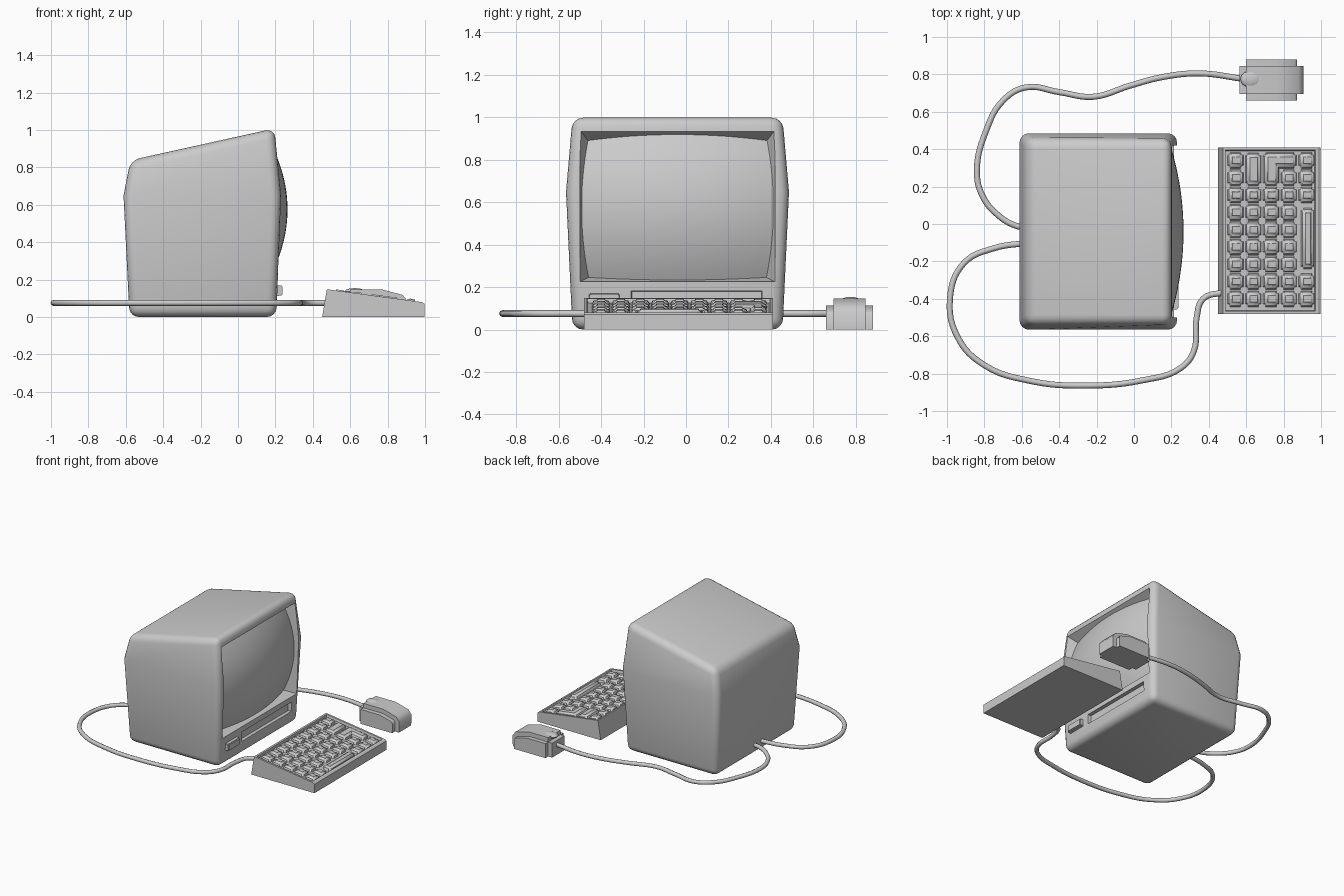
import bpy, bmesh, math
from mathutils import Matrix, Vector

if "Cube" in bpy.data.objects:
    bpy.data.objects.remove(bpy.data.objects["Cube"])

CY = -0.04  # centre line of the monitor


def finish(bm, name, angle=40):
    bmesh.ops.recalc_face_normals(bm, faces=bm.faces)
    me = bpy.data.meshes.new(name)
    bm.to_mesh(me)
    bm.free()
    ob = bpy.data.objects.new(name, me)
    bpy.context.collection.objects.link(ob)
    smooth(ob, angle)
    return ob


def smooth(ob, angle=40):
    bpy.ops.object.select_all(action='DESELECT')
    ob.select_set(True)
    bpy.context.view_layer.objects.active = ob
    bpy.ops.object.shade_smooth_by_angle(angle=math.radians(angle))


def loft(bm, rings):
    """Skin closed rings of points and cap both ends."""
    vs = [[bm.verts.new(p) for p in r] for r in rings]
    n = len(vs[0])
    for a, b in zip(vs, vs[1:]):
        for i in range(n):
            j = (i + 1) % n
            bm.faces.new((a[i], a[j], b[j], b[i]))
    bm.faces.new(vs[0])
    bm.faces.new(vs[-1])
    return vs


def rect_yz(x, y0, y1, z0, z1):
    return [(x, y0, z0), (x, y1, z0), (x, y1, z1), (x, y0, z1)]


def cut(ob, cutter):
    mod = ob.modifiers.new("cut", 'BOOLEAN')
    mod.operation, mod.solver, mod.object = 'DIFFERENCE', 'EXACT', cutter
    bpy.context.view_layer.objects.active = ob
    bpy.ops.object.modifier_apply(modifier=mod.name)
    bpy.data.objects.remove(cutter)


# Monitor case: three rings, widest at mid height, sloped top, rounded edges
bm = bmesh.new()
rings = []
for xb, xf, zb, zf, hw in [(-0.58, 0.205, 0, 0, 0.495),
                           (-0.612, 0.23, 0.65, 0.65, 0.525),
                           (-0.575, 0.195, 0.838, 1.008, 0.495)]:
    rings.append([(xb, CY - hw, zb), (xf, CY - hw, zf), (xf, CY + hw, zf), (xb, CY + hw, zb)])
vs = loft(bm, rings)
mid = set(vs[1])
edges = [e for e in bm.edges if not (e.verts[0] in mid and e.verts[1] in mid)]
bmesh.ops.bevel(bm, geom=edges, offset=0.05, segments=4, profile=0.5, affect='EDGES')
case = finish(bm, "monitor_case")

# Tapered screen opening and drive slot
bm = bmesh.new()
loft(bm, [rect_yz(0.11, CY - 0.41, CY + 0.41, 0.25, 0.875),
          rect_yz(0.215, CY - 0.46, CY + 0.46, 0.225, 0.94),
          rect_yz(0.35, CY - 0.46, CY + 0.46, 0.225, 0.94)])
cut(case, finish(bm, "opening_cutter"))
bm = bmesh.new()
loft(bm, [rect_yz(0.185, -0.255, 0.355, 0.11, 0.18),
          rect_yz(0.3, -0.27, 0.37, 0.10, 0.19)])
cut(case, finish(bm, "slot_cutter"))
smooth(case, 35)

# Bulging screen glass
bm = bmesh.new()
bmesh.ops.create_grid(bm, x_segments=20, y_segments=20, size=1)
for v in bm.verts:
    dy, dz = v.co.x * 0.45, v.co.y * 0.345
    v.co = (0.265 - 0.33 * dy * dy - 0.72 * dz * dz, CY + dy, 0.575 + dz)
finish(bm, "screen")

# Power button
bm = bmesh.new()
loft(bm, [rect_yz(0.18, -0.46, -0.31, 0.11, 0.172),
          rect_yz(0.238, -0.455, -0.315, 0.115, 0.167)])
bmesh.ops.bevel(bm, geom=bm.edges[:], offset=0.005, segments=2, affect='EDGES')
finish(bm, "power_button")

# Keyboard base: wedge with a sunken tray
bm = bmesh.new()
wedge = [(0.45, 0), (0.475, 0.148), (0.985, 0.079), (0.997, 0.07), (0.997, 0)]
loft(bm, [[(x, y, z) for x, z in wedge] for y in (-0.48, 0.41)])
bm.normal_update()
bmesh.ops.recalc_face_normals(bm, faces=bm.faces)
top = max((f for f in bm.faces if f.normal.z > 0.9), key=lambda f: f.calc_area())
bmesh.ops.inset_region(bm, faces=[top], thickness=0.02)
bmesh.ops.inset_region(bm, faces=[top], thickness=0.006, depth=-0.02)
finish(bm, "keyboard_base", 25)

# Keys: rounded caps following the slope
SLOPE = math.atan2(0.069, 0.51)


def add_key(bm, x, y, w, l, rise=0.006):
    part = bmesh.new()
    bmesh.ops.create_cube(part, size=1)
    for v in part.verts:
        up = v.co.z > 0
        v.co = Vector((v.co.x * (w - (0.022 if up else 0)),
                       v.co.y * (l - (0.03 if up else 0)), rise if up else -0.025))
    side = [e for e in part.edges if max(v.co.z for v in e.verts) > 0]
    bmesh.ops.bevel(part, geom=side, offset=0.013, segments=3, affect='EDGES')
    z = 0.148 - (x - 0.475) * math.tan(SLOPE)
    part.transform(Matrix.Translation((x, y, z)) @ Matrix.Rotation(SLOPE, 4, 'Y'))
    bmesh.ops.recalc_face_normals(part, faces=part.faces)
    me = bpy.data.meshes.new("tmp")
    part.to_mesh(me)
    part.free()
    bm.from_mesh(me)
    bpy.data.meshes.remove(me)


bm = bmesh.new()
skip = {(1, 7), (1, 8), (2, 7), (2, 8), (3, 8), (4, 2), (4, 3), (4, 4), (4, 5)}
for r in range(5):
    for c in range(9):
        if (r, c) not in skip:
            add_key(bm, 0.545 + 0.095 * r, -0.4 + 0.0925 * c, 0.088, 0.09)
add_key(bm, 0.64, 0.293, 0.088, 0.18)      # long key
add_key(bm, 0.735, 0.293, 0.088, 0.18)     # enter key, long arm
add_key(bm, 0.783, 0.34, 0.18, 0.09)       # enter key, short arm
add_key(bm, 0.93, -0.0775, 0.075, 0.33, 0.01)  # space bar
finish(bm, "keys", 50)

# Mouse: side profile extruded, upper edges rounded
bm = bmesh.new()
prof = [(0.565, 0), (0.565, 0.147), (0.77, 0.147), (0.88, 0.118), (0.907, 0.085), (0.905, 0)]
loft(bm, [[(x, y, z) for x, z in prof] for y in (0.66, 0.88)])
edges = [e for e in bm.edges if max(v.co.z for v in e.verts) > 0.01
         and abs(e.verts[0].co.y - e.verts[1].co.y) < 0.01]
edges += [e for e in bm.edges if e.verts[0].co.z > 0.14 and e.verts[1].co.z > 0.14
          and e not in edges and e.verts[0].co.x < 0.6]
bmesh.ops.bevel(bm, geom=edges, offset=0.034, segments=4, affect='EDGES', clamp_overlap=True)
finish(bm, "mouse_body", 50)

# Mouse button: shallow oval dome
bm = bmesh.new()
bmesh.ops.create_uvsphere(bm, u_segments=20, v_segments=10, radius=1)
bm.transform(Matrix.Translation((0.624, 0.775, 0.136)) @ Matrix.Diagonal((0.055, 0.045, 0.018, 1)))
finish(bm, "mouse_button")


# Cables
def cable(name, pts):
    cu = bpy.data.curves.new(name, 'CURVE')
    cu.dimensions = '3D'
    cu.bevel_depth, cu.bevel_resolution, cu.resolution_u = 0.016, 2, 6
    sp = cu.splines.new('BEZIER')
    sp.bezier_points.add(len(pts) - 1)
    for b, (x, y) in zip(sp.bezier_points, pts):
        b.co = (x, y, 0.075)
        b.handle_left_type = b.handle_right_type = 'AUTO'
    ob = bpy.data.objects.new(name, cu)
    bpy.context.collection.objects.link(ob)
    bpy.ops.object.select_all(action='DESELECT')
    ob.select_set(True)
    bpy.context.view_layer.objects.active = ob
    bpy.ops.object.convert(target='MESH')
    smooth(bpy.context.view_layer.objects.active, 60)


cable("keyboard_cable", [(-0.56, -0.1), (-0.75, -0.13), (-0.91, -0.21), (-0.984, -0.4),
                         (-0.94, -0.61), (-0.8, -0.755), (-0.55, -0.84), (-0.27, -0.864),
                         (0.05, -0.835), (0.25, -0.77), (0.32, -0.68), (0.335, -0.5),
                         (0.37, -0.4), (0.48, -0.365)])
cable("mouse_cable", [(-0.56, -0.02), (-0.63, -0.01), (-0.73, 0.05), (-0.81, 0.15), (-0.84, 0.28),
                      (-0.79, 0.5), (-0.7, 0.66), (-0.58, 0.73), (-0.4, 0.705), (-0.22, 0.68),
                      (-0.02, 0.74), (0.15, 0.785), (0.35, 0.805), (0.59, 0.775)])
